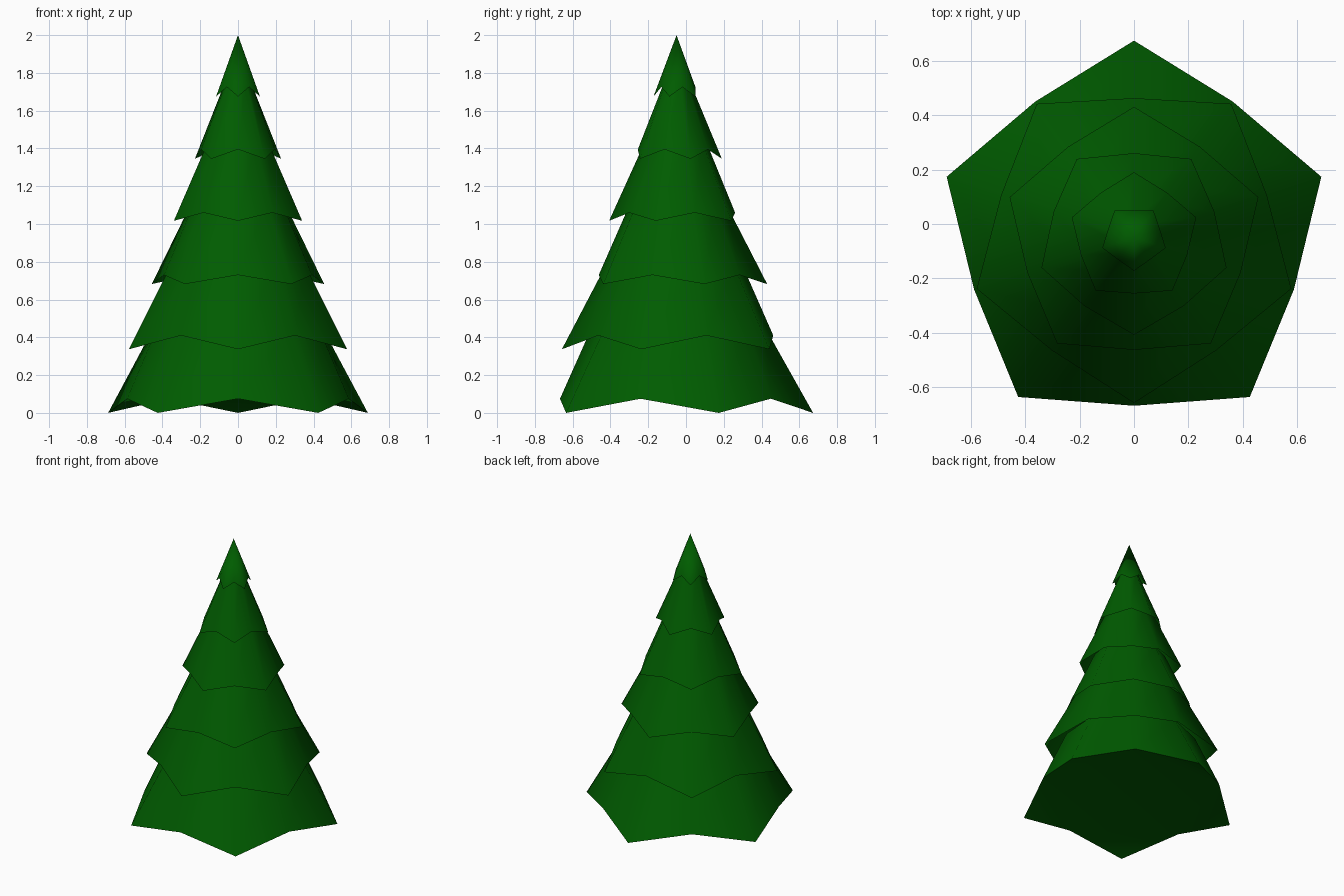
import bpy, bmesh, math

if "Cube" in bpy.data.objects:
    bpy.data.objects.remove(bpy.data.objects["Cube"])

green = bpy.data.materials.new("pine_green")
green.diffuse_color = (0.0, 0.107, 0.0, 1)
green.use_nodes = True
green.node_tree.nodes["Principled BSDF"].inputs["Base Color"].default_value = green.diffuse_color

CY = -0.05  # trunk axis offset in y
# tip radius, tip z, inner radius, inner z, top tip radius, top inner radius, top z
TIERS = [
    (0.723, 0.00, 0.617, 0.075, 0.470, 0.450, 0.45),
    (0.607, 0.337, 0.512, 0.41, 0.370, 0.345, 0.79),
    (0.48, 0.682, 0.412, 0.73, 0.260, 0.245, 1.11),
    (0.357, 1.017, 0.31, 1.06, 0.165, 0.155, 1.44),
    (0.240, 1.345, 0.205, 1.395, 0.068, 0.062, 1.76),
    (0.122, 1.675, 0.100, 1.725, 0.0, 0.0, 2.0),
]


def tier(index, rt, zt, ri, zi, top_t, top_i, top_z):
    bm = bmesh.new()
    start = math.pi / 2 + index * math.pi / 5  # alternate tiers turn by 36 degrees
    low, high = [], []
    for k in range(10):
        a = start + k * math.pi / 5
        c, s = math.cos(a), math.sin(a)
        r, z, t = (rt, zt, top_t) if k % 2 == 0 else (ri, zi, top_i)
        low.append(bm.verts.new((r * c, CY + r * s, z)))
        if top_z < 2:
            high.append(bm.verts.new((t * c, CY + t * s, top_z)))
    peak = None if high else bm.verts.new((0, CY, top_z))
    # open skirt, so the tier below shows through the rim
    for k in range(10):
        n = (k + 1) % 10
        if high:
            bm.faces.new((low[k], low[n], high[n], high[k]))
        else:
            bm.faces.new((low[k], low[n], peak))
    # underside closing the lowest tier: flat pentagon and five drooping tips
    caps = []
    if index == 0:
        caps.append(bm.faces.new(low[1::2][::-1]))
        for k in range(0, 10, 2):
            caps.append(bm.faces.new((low[(k + 1) % 10], low[k], low[k - 1])))
    me = bpy.data.meshes.new(f"branch_tier_{index + 1}")
    bm.to_mesh(me)
    bm.free()
    me.materials.append(green)
    ob = bpy.data.objects.new(me.name, me)
    bpy.context.collection.objects.link(ob)
    # smooth foliage sides, sharp rim
    bpy.ops.object.select_all(action='DESELECT')
    ob.select_set(True)
    bpy.context.view_layer.objects.active = ob
    bpy.ops.object.shade_smooth_by_angle(angle=math.radians(60))


for i, data in enumerate(TIERS):
    tier(i, *data)
